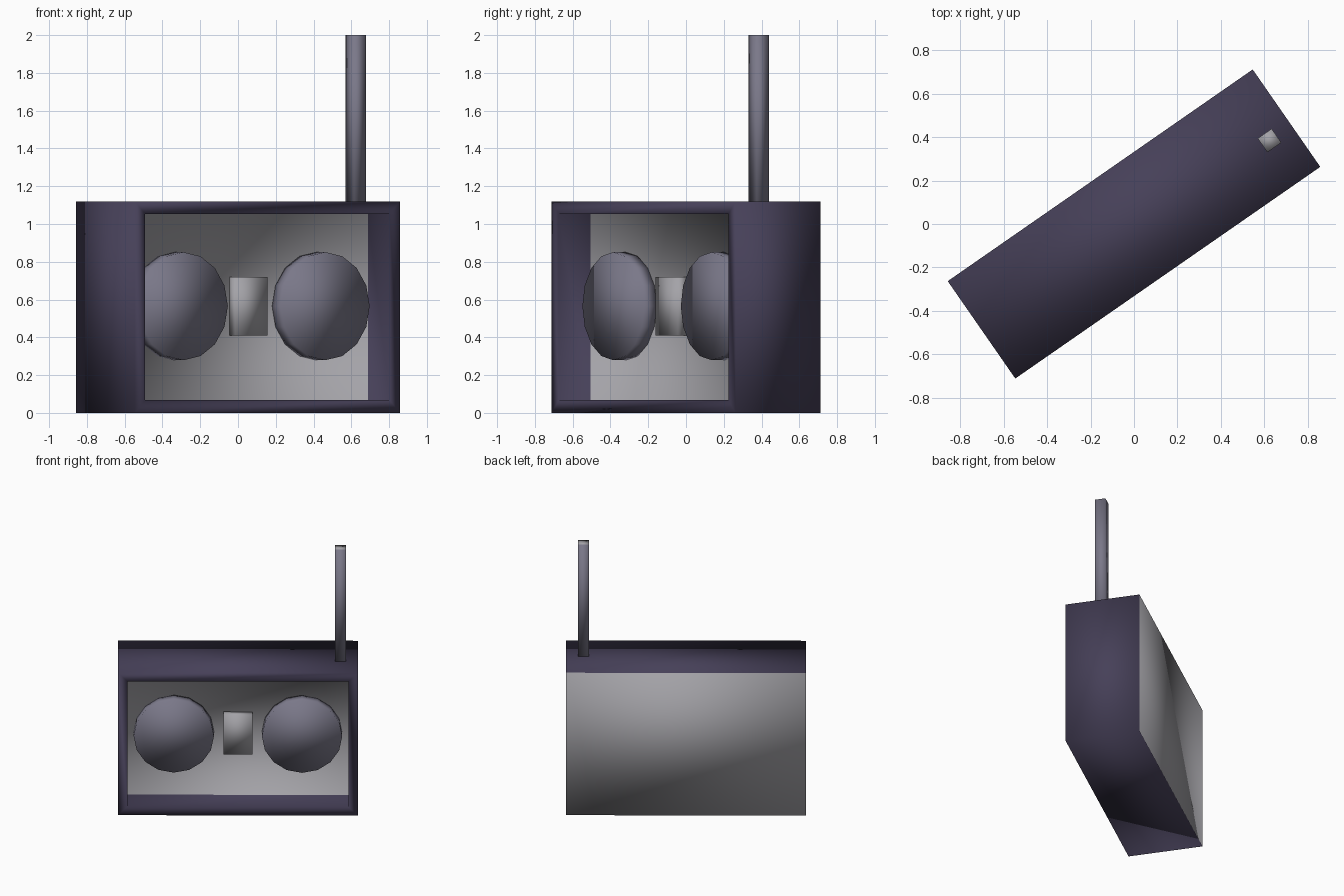
import bpy, bmesh, math
from mathutils import Matrix

if "Cube" in bpy.data.objects:
    bpy.data.objects.remove(bpy.data.objects["Cube"])

TURN = Matrix.Rotation(math.radians(34.76), 4, 'Z')  # whole radio is turned


def material(name, rgb):
    m = bpy.data.materials.new(name)
    m.diffuse_color = (*rgb, 1)
    m.use_nodes = True
    m.node_tree.nodes["Principled BSDF"].inputs["Base Color"].default_value = m.diffuse_color
    return m


purple = material("dark_purple", (0.061, 0.051, 0.098))
slate = material("slate_grey", (0.195, 0.188, 0.25))
grey = material("light_grey", (0.37, 0.365, 0.39))


def finish(bm, name, mats):
    bm.transform(TURN)
    for f in bm.faces:
        f.smooth = True
    me = bpy.data.meshes.new(name)
    bm.to_mesh(me)
    bm.free()
    for m in mats:
        me.materials.append(m)
    ob = bpy.data.objects.new(name, me)
    bpy.context.collection.objects.link(ob)
    return ob


def box(x0, x1, y0, y1, z0, z1):
    bm = bmesh.new()
    bmesh.ops.create_cube(bm, size=1)
    bm.transform(Matrix.Translation(((x0 + x1) / 2, (y0 + y1) / 2, (z0 + z1) / 2))
                 @ Matrix.Diagonal((x1 - x0, y1 - y0, z1 - z0, 1)))
    bm.normal_update()
    return bm


# Body: box with a recessed front; recess panel and back are grey
bm = box(-0.855, 0.855, -0.273, 0.273, 0, 1.12)
front = min(bm.faces, key=lambda f: f.normal.y)
back = max(bm.faces, key=lambda f: f.normal.y)
bmesh.ops.inset_region(bm, faces=[front], thickness=0.095)
bmesh.ops.inset_region(bm, faces=[front], thickness=0)
for v in front.verts:
    v.co.y = -0.07
bmesh.ops.remove_doubles(bm, verts=bm.verts, dist=1e-5)
for f in (front, back):
    f.material_index = 1
finish(bm, "body", [purple, grey])

# Pair of speakers: short drums on the recessed panel
for side, x in (("left", -0.457), ("right", 0.457)):
    bm = bmesh.new()
    bmesh.ops.create_cone(bm, cap_ends=True, segments=16, radius1=0.286,
                          radius2=0.286, depth=0.09)
    bm.transform(Matrix.Translation((x, -0.107, 0.565))
                 @ Matrix.Rotation(math.pi / 2, 4, 'X'))
    finish(bm, side + "_speaker", [slate])

# Tuner block between the speakers
finish(box(-0.104, 0.104, -0.124, -0.06, 0.41, 0.72), "tuner_block", [grey])

# Antenna with a grey tip
bm = box(0.693, 0.771, -0.079, -0.001, 1.08, 2.0)
max(bm.faces, key=lambda f: f.normal.z).material_index = 1
finish(bm, "antenna", [slate, grey])
